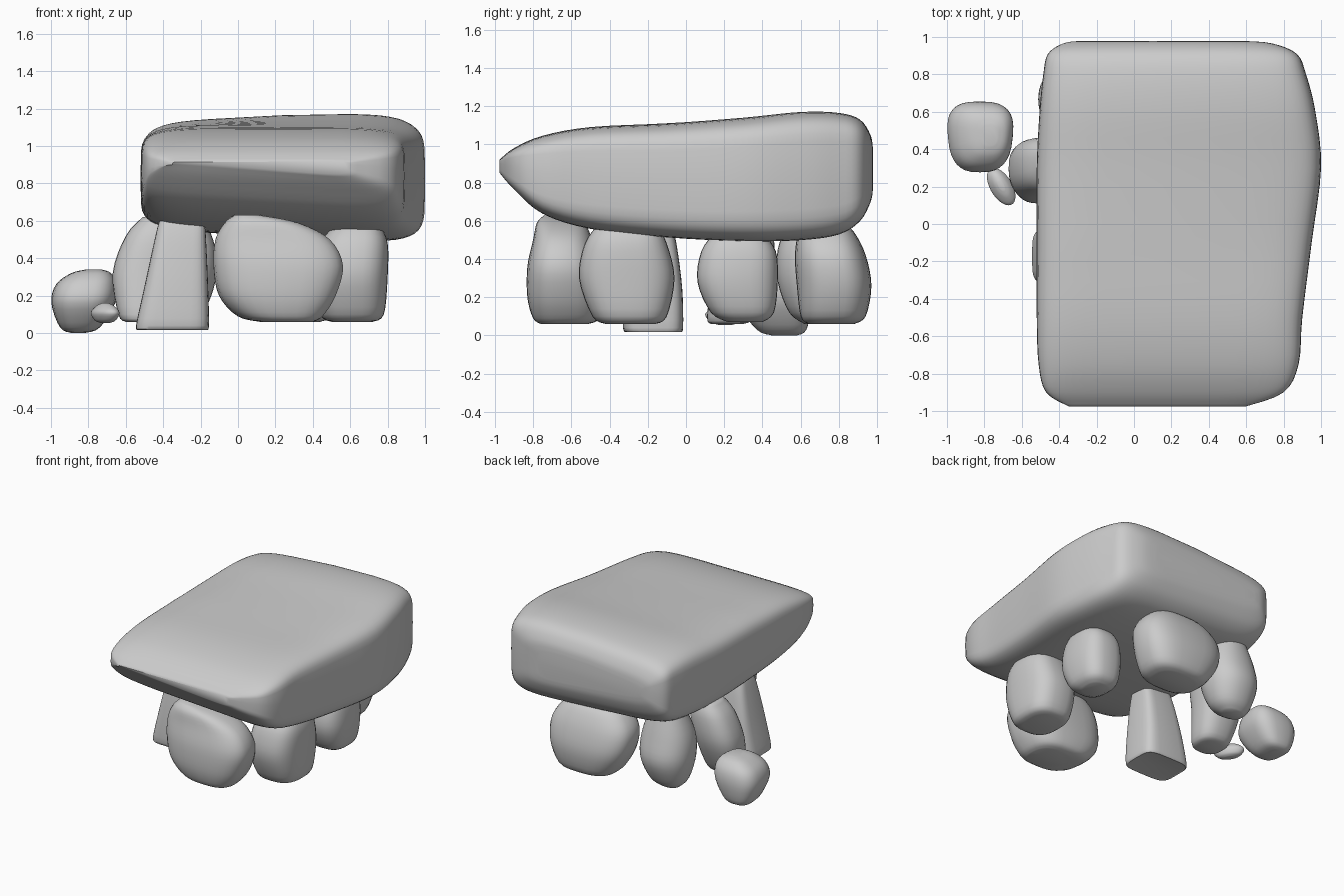
import bpy, math

SUB = 4  # interpolated rings between given sections


def smooth_rows(rows):
    """Catmull-Rom interpolation through the section rows."""
    out = []
    last = len(rows) - 1
    for i in range(last):
        a, b, c, d = rows[max(i - 1, 0)], rows[i], rows[i + 1], rows[min(i + 2, last)]
        for k in range(SUB):
            t = k / SUB
            out.append([0.5 * (2 * q + (r - p) * t + (2 * p - 5 * q + 4 * r - s) * t * t
                               + (3 * q - p - 3 * r + s) * t ** 3)
                        for p, q, r, s in zip(a, b, c, d)])
    out.append(list(rows[-1]))
    return out


def stone(name, rows, power=2.8, sides=32, slab=False, taper=0.0, shear=0.0):
    """Loft of rounded-square sections: (position, u min, u max, v min, v max).
    A slab is lofted along y with a sloping top and bottom, other stones along z."""
    rings = smooth_rows(rows)
    verts, faces = [], []
    for pos, u0, u1, v0, v1 in rings:
        for i in range(sides):
            a = 2 * math.pi * i / sides
            c, s = math.cos(a), math.sin(a)
            cu = math.copysign(abs(c) ** (2 / power), c)
            sv = math.copysign(abs(s) ** (2 / power), s)
            hv = (v1 - v0) / 2
            u = (u0 + u1) / 2 + (u1 - u0) / 2 * cu * (1 + taper * sv) + shear * hv * sv
            v = (v0 + v1) / 2 + hv * sv
            if slab:
                if sv < 0:  # underside rises towards the left
                    v += 0.04 * cu * sv
                else:       # back left of the top dips
                    v -= 0.05 * max(0, -cu + 0.2) * max(0, min(1, pos + 0.1)) * sv
                verts.append((u, pos, v))
            else:
                verts.append((u, v, pos))
    for r in range(len(rings) - 1):
        for i in range(sides):
            j = (i + 1) % sides
            f = (r * sides + i, r * sides + j, (r + 1) * sides + j, (r + 1) * sides + i)
            faces.append(f[::-1] if slab else f)
    top = (len(rings) - 1) * sides
    low_cap = tuple(range(sides))
    high_cap = tuple(range(top, top + sides))
    faces.append(low_cap if slab else low_cap[::-1])
    faces.append(high_cap[::-1] if slab else high_cap)
    me = bpy.data.meshes.new(name)
    me.from_pydata(verts, [], faces)
    ob = bpy.data.objects.new(name, me)
    bpy.context.collection.objects.link(ob)
    bpy.context.view_layer.objects.active = ob
    ob.select_set(True)
    bpy.ops.object.shade_smooth_by_angle(angle=math.radians(50))
    ob.select_set(False)
    return ob


# Capstone, lofted front to back (y, x range, z range)
stone("capstone", [
    (-0.975, -0.35, 0.60, 0.88, 0.92),
    (-0.90, -0.47, 0.80, 0.79, 0.98),
    (-0.75, -0.51, 0.88, 0.66, 1.045),
    (-0.50, -0.52, 0.90, 0.58, 1.09),
    (-0.10, -0.52, 0.95, 0.535, 1.11),
    (0.30, -0.52, 1.00, 0.515, 1.14),
    (0.60, -0.505, 0.97, 0.52, 1.17),
    (0.80, -0.485, 0.92, 0.55, 1.165),
    (0.91, -0.46, 0.87, 0.62, 1.13),
    (0.965, -0.38, 0.74, 0.72, 1.05),
    (0.978, -0.30, 0.60, 0.79, 0.98)], power=6, sides=48, slab=True)

# Supporting stones, lofted bottom to top (z, x range, y range)
stone("front_boulder", [
    (0.06, 0.12, 0.40, -0.76, -0.51),
    (0.09, 0.00, 0.45, -0.80, -0.45),
    (0.20, -0.10, 0.52, -0.83, -0.43),
    (0.36, -0.13, 0.56, -0.83, -0.45),
    (0.50, -0.12, 0.49, -0.80, -0.49),
    (0.59, -0.07, 0.32, -0.78, -0.53),
    (0.63, -0.02, 0.12, -0.74, -0.58)], shear=-0.1)
stone("right_front_stone", [
    (0.06, 0.50, 0.72, -0.42, -0.16),
    (0.10, 0.44, 0.78, -0.49, -0.10),
    (0.30, 0.41, 0.80, -0.56, -0.06),
    (0.48, 0.44, 0.80, -0.53, -0.10),
    (0.58, 0.52, 0.76, -0.46, -0.15)])
stone("right_back_stone", [
    (0.07, 0.54, 0.70, 0.22, 0.40),
    (0.12, 0.48, 0.76, 0.13, 0.46),
    (0.28, 0.45, 0.79, 0.06, 0.48),
    (0.44, 0.47, 0.78, 0.08, 0.47),
    (0.54, 0.53, 0.74, 0.15, 0.40)])
stone("back_boulder", [
    (0.06, 0.12, 0.44, 0.64, 0.88),
    (0.10, 0.04, 0.52, 0.60, 0.94),
    (0.26, -0.06, 0.58, 0.58, 0.97),
    (0.42, -0.08, 0.58, 0.57, 0.94),
    (0.54, 0.00, 0.50, 0.59, 0.88),
    (0.59, 0.10, 0.40, 0.64, 0.82)])
stone("back_left_stone", [
    (0.06, -0.42, -0.26, 0.62, 0.74),
    (0.12, -0.47, -0.18, 0.54, 0.80),
    (0.28, -0.51, -0.12, 0.48, 0.86),
    (0.45, -0.50, -0.12, 0.48, 0.83),
    (0.62, -0.44, -0.18, 0.54, 0.78)], power=2.2)
stone("left_stone", [
    (0.06, -0.60, -0.42, 0.13, 0.30),
    (0.10, -0.64, -0.38, 0.11, 0.36),
    (0.32, -0.67, -0.34, 0.14, 0.45),
    (0.52, -0.60, -0.30, 0.17, 0.46),
    (0.62, -0.51, -0.32, 0.22, 0.43)], power=2.5, taper=0.03)
stone("front_left_upright", [
    (0.02, -0.53, -0.17, -0.30, -0.03),
    (0.04, -0.545, -0.155, -0.33, -0.015),
    (0.25, -0.50, -0.16, -0.32, -0.02),
    (0.48, -0.45, -0.17, -0.29, -0.05),
    (0.60, -0.42, -0.18, -0.26, -0.08),
    (0.63, -0.39, -0.21, -0.24, -0.10)], power=4.5)

# Loose fallen rocks beside the chamber
stone("loose_rock", [
    (0.00, -0.89, -0.82, 0.45, 0.58),
    (0.03, -0.95, -0.74, 0.37, 0.63),
    (0.16, -0.995, -0.66, 0.28, 0.655),
    (0.26, -0.97, -0.65, 0.30, 0.64),
    (0.32, -0.89, -0.68, 0.36, 0.59),
    (0.34, -0.81, -0.73, 0.42, 0.53)], taper=0.1)
stone("pebble", [
    (0.055, -0.735, -0.685, 0.17, 0.24),
    (0.07, -0.76, -0.66, 0.13, 0.28),
    (0.11, -0.775, -0.645, 0.10, 0.30),
    (0.145, -0.75, -0.67, 0.14, 0.27),
    (0.16, -0.725, -0.695, 0.18, 0.23)], power=2, shear=-0.4)
